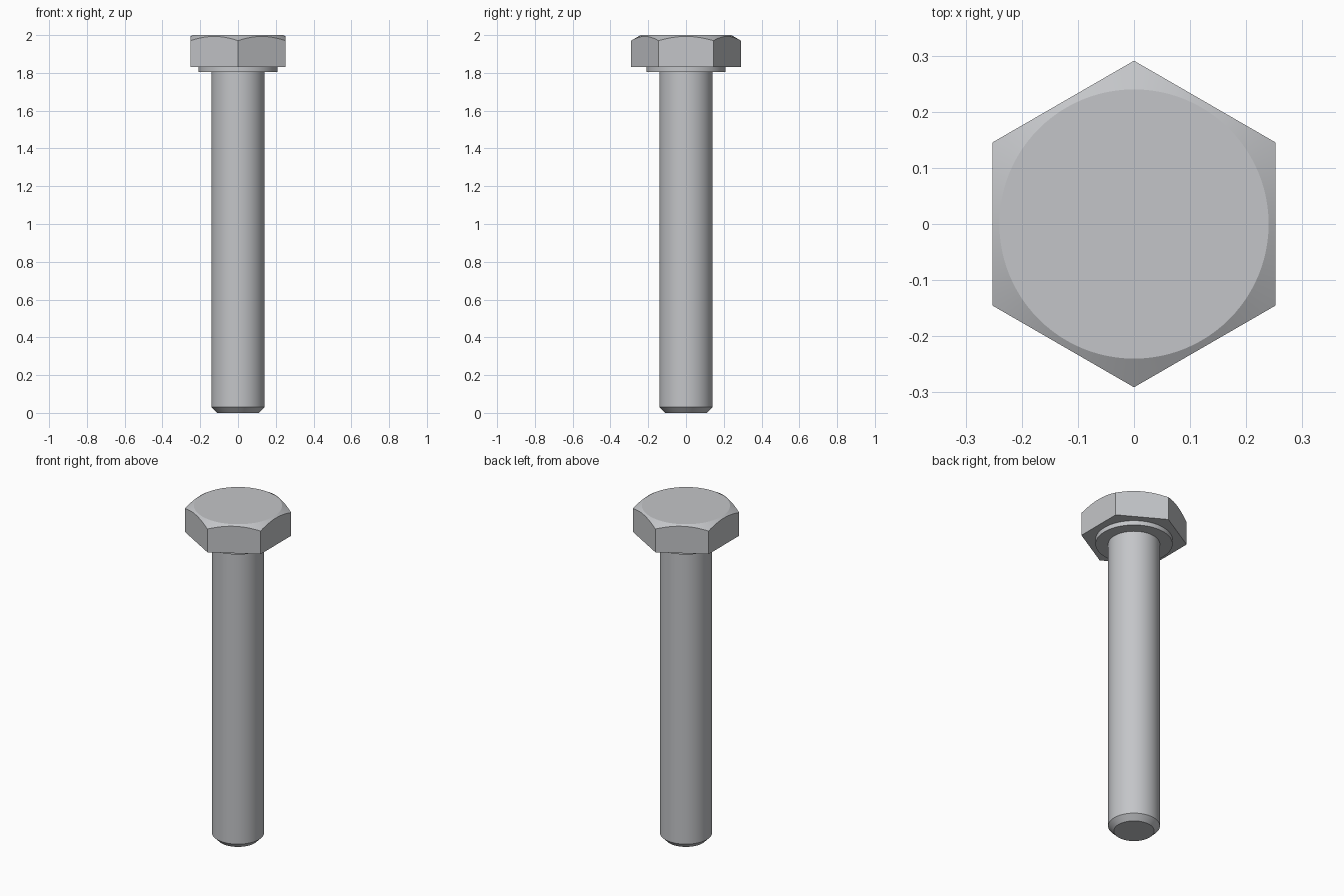
import bpy, bmesh, math

cube = bpy.data.objects.get("Cube")
if cube:
    bpy.data.objects.remove(cube, do_unlink=True)

# Material
steel = bpy.data.materials.new("steel grey")
steel.use_nodes = True
colour = (0.55, 0.56, 0.58, 1.0)
steel.diffuse_color = colour
steel.node_tree.nodes["Principled BSDF"].inputs["Base Color"].default_value = colour


def finish(bm, name):
    """Turn a bmesh into a smooth-by-angle object."""
    bmesh.ops.recalc_face_normals(bm, faces=bm.faces)
    mesh = bpy.data.meshes.new(name)
    bm.to_mesh(mesh)
    bm.free()
    mesh.materials.append(steel)
    obj = bpy.data.objects.new(name, mesh)
    bpy.context.collection.objects.link(obj)
    bpy.ops.object.select_all(action='DESELECT')
    obj.select_set(True)
    bpy.context.view_layer.objects.active = obj
    bpy.ops.object.shade_smooth_by_angle(angle=math.radians(25))
    return obj


def lathe(name, profile, steps=96):
    """Closed solid of revolution from (radius, height) points."""
    bm = bmesh.new()
    rings = [[bm.verts.new((r * math.cos(2 * math.pi * i / steps),
                            r * math.sin(2 * math.pi * i / steps), z))
              for i in range(steps)] for r, z in profile]
    for low, high in zip(rings, rings[1:]):
        for i in range(steps):
            j = (i + 1) % steps
            bm.faces.new((low[i], low[j], high[j], high[i]))
    bm.faces.new(rings[0])
    bm.faces.new(rings[-1])
    return finish(bm, name)


def hex_head(name, apothem, z0, z1, top_radius, slope, per_side=16):
    """Hexagonal prism whose top corners are cut by a cone."""
    bm = bmesh.new()
    n = 6 * per_side
    bottom, edge, crown = [], [], []
    for i in range(n):
        a = math.radians(30) + 2 * math.pi * i / n       # corners on +y and -y
        off = (i % per_side) * 2 * math.pi / n - math.radians(30)
        r = apothem / math.cos(off)
        c, s = math.cos(a), math.sin(a)
        edge.append(bm.verts.new((r * c, r * s, z1 - (r - top_radius) * slope)))
        crown.append(bm.verts.new((top_radius * c, top_radius * s, z1)))
        if i % per_side == 0:
            bottom.append(bm.verts.new((r * c, r * s, z0)))
    # Conical chamfer
    for i in range(n):
        j = (i + 1) % n
        bm.faces.new((edge[i], edge[j], crown[j], crown[i]))
    # Six flats with arched upper edges
    for k in range(6):
        arch = [edge[(k * per_side + i) % n] for i in range(per_side + 1)]
        bm.faces.new([bottom[k], bottom[(k + 1) % 6]] + arch[::-1])
    bm.faces.new(crown)
    bm.faces.new(bottom)
    return finish(bm, name)


# Shank with chamfered tip
lathe("shank", [(0.11, 0.0), (0.141, 0.031), (0.141, 1.81)])
# Round bearing face under the head
lathe("washer_face", [(0.21, 1.804), (0.21, 1.835)])
# Hexagonal head
hex_head("hex_head", 0.252, 1.831, 2.0, 0.24, math.tan(math.radians(30)))
